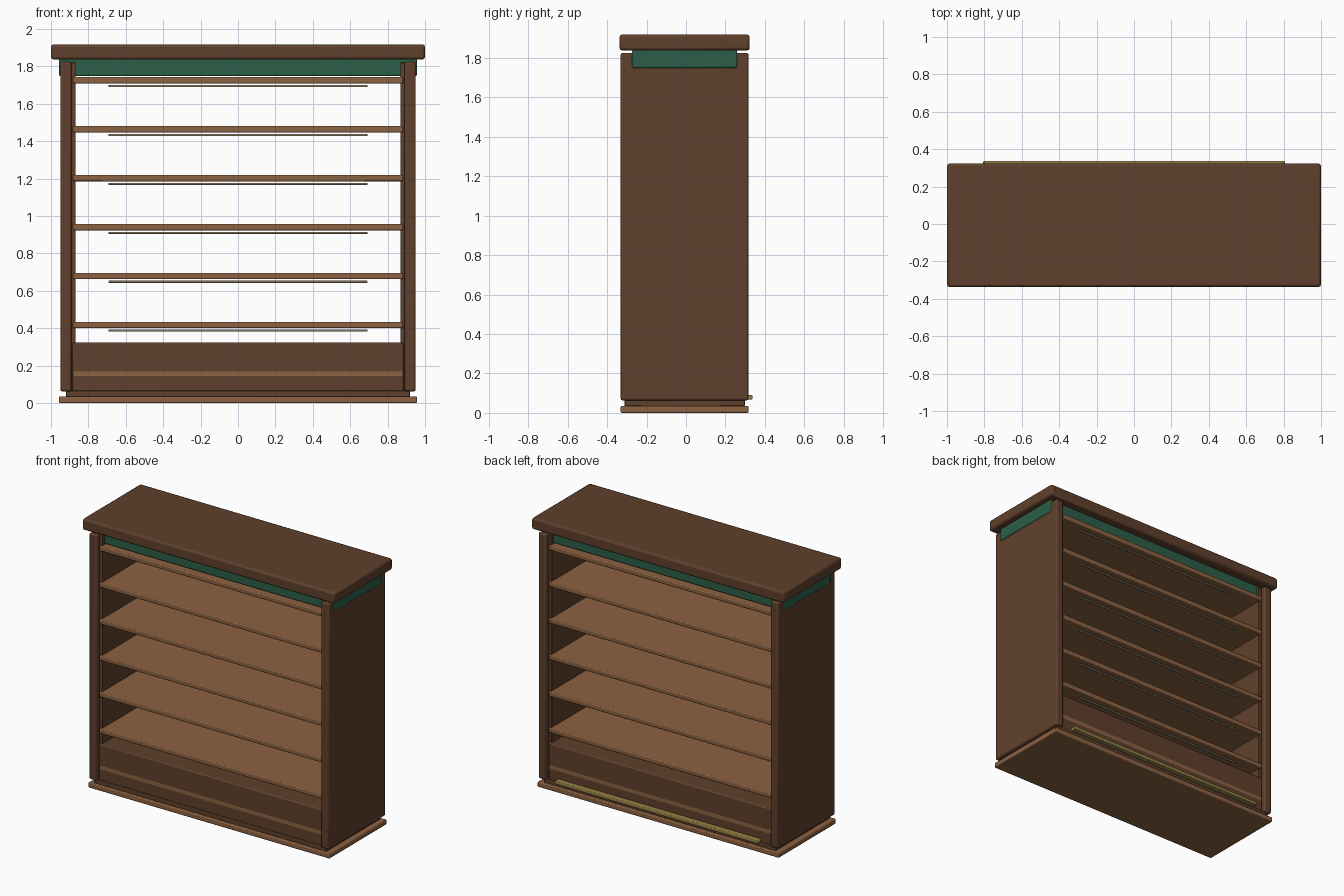
import bpy

if "Cube" in bpy.data.objects:
    bpy.data.objects.remove(bpy.data.objects["Cube"])

CY = -0.007  # depth centre of the cabinet


def material(name, rgb):
    m = bpy.data.materials.new(name)
    m.diffuse_color = (*rgb, 1)
    m.use_nodes = True
    m.node_tree.nodes["Principled BSDF"].inputs["Base Color"].default_value = m.diffuse_color
    return m


WALNUT = material("dark walnut", (0.115, 0.051, 0.025))
OAK = material("light oak", (0.262, 0.122, 0.054))
GREEN = material("deep green", (0.025, 0.112, 0.065))
BRASS = material("brass", (0.30, 0.22, 0.06))
STRIP = material("warm grey", (0.36, 0.28, 0.18))


def box(name, x, y, z, mat, bevel=0.008):
    """Bevelled box from (min, max) ranges on each axis."""
    bpy.ops.mesh.primitive_cube_add(
        size=1, location=[(a + b) / 2 for a, b in (x, y, z)])
    o = bpy.context.object
    o.name = name
    o.scale = [b - a for a, b in (x, y, z)]
    bpy.ops.object.transform_apply(location=False, rotation=False, scale=True)
    o.data.materials.append(mat)
    if bevel:
        mod = o.modifiers.new("soft edges", 'BEVEL')
        mod.width = bevel
        mod.segments = 2
    bpy.ops.object.shade_smooth_by_angle()
    return o


def depth(half):
    return (CY - half, CY + half)


# Base: plinth board and recessed riser
box("plinth", (-0.957, 0.957), depth(0.324), (0, 0.036), OAK, 0.006)
box("plinth_riser", (-0.92, 0.92), depth(0.305), (0.034, 0.068), WALNUT, 0.004)

# Side panels with a thinner recessed liner on the inside
for side, s in (("left", -1), ("right", 1)):
    box(side + "_side_panel", sorted((s * 0.89, s * 0.95)), depth(0.324),
        (0.063, 1.825), WALNUT, 0.01)
    box(side + "_inner_liner", sorted((s * 0.868, s * 0.892)), depth(0.288),
        (0.063, 1.82), WALNUT, 0.003)

# Closed lower cabinet and brass rail along its back
box("lower_cabinet", (-0.884, 0.884), depth(0.304), (0.063, 0.325), WALNUT)
box("back_rail", (-0.806, 0.806), (0.295, 0.337), (0.067, 0.091), BRASS, 0.005)

# Shelves with thin strips under the rear edge
for i in range(7):
    top = 0.173 + i * 0.2616
    box(f"shelf_{i + 1}", (-0.882, 0.882), depth(0.305),
        (top - 0.034, top), OAK, 0.006)
    if i:
        box(f"shelf_strip_{i + 1}", (-0.692, 0.692), (0.248, 0.262),
            (top - 0.053, top - 0.042), STRIP, 0.002)

# Green fascia block and top board
box("fascia", (-0.957, 0.957), depth(0.266), (1.748, 1.842), GREEN)
box("top_board", (-1, 1), depth(0.33), (1.837, 1.918), WALNUT, 0.014)
